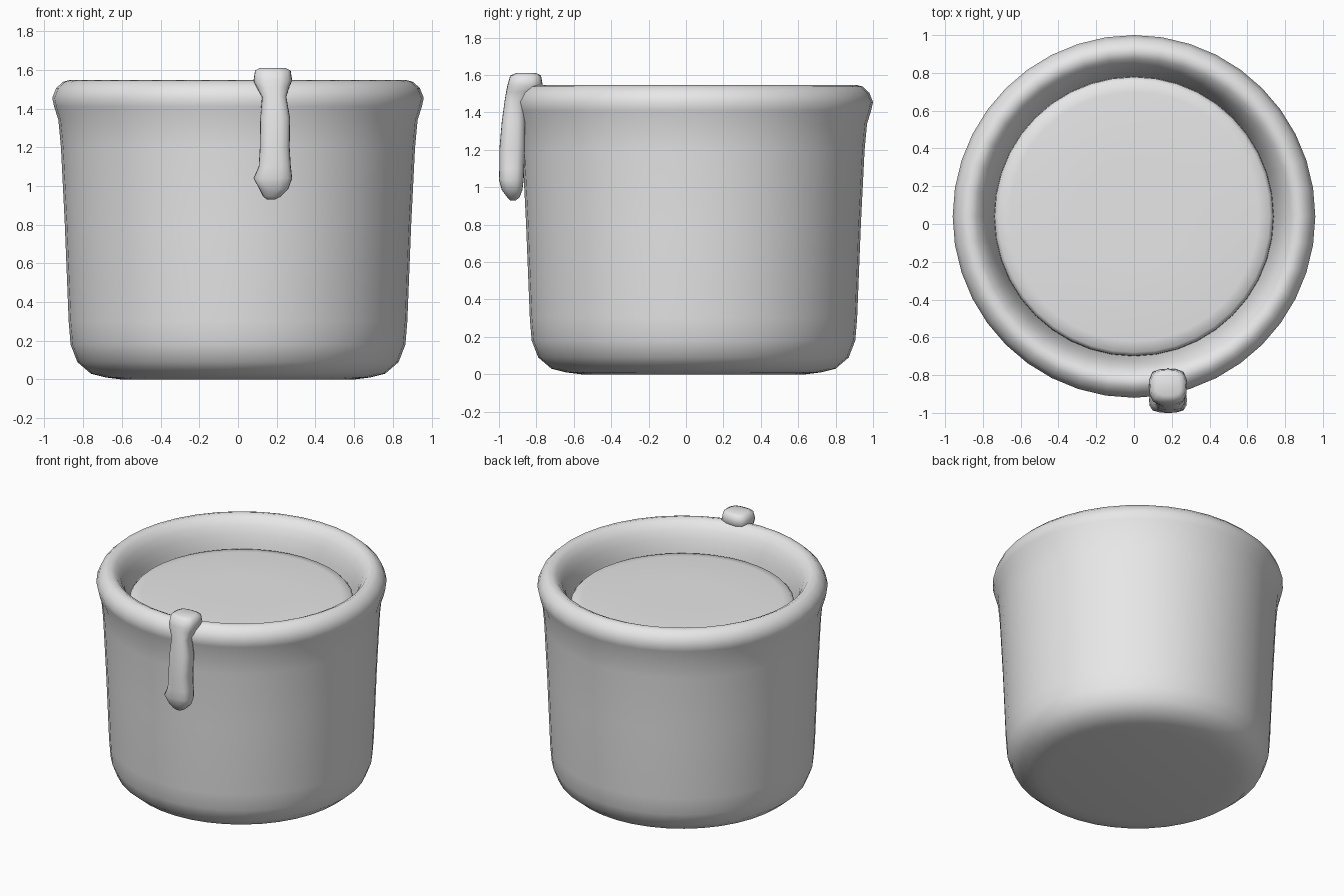
import bpy, bmesh
from math import cos, sin, pi

cube = bpy.data.objects.get("Cube")
if cube:
    bpy.data.objects.remove(cube, do_unlink=True)

grey = bpy.data.materials.new("plain_grey")
grey.use_nodes = True
grey.diffuse_color = (0.8, 0.8, 0.8, 1)
grey.node_tree.nodes["Principled BSDF"].inputs["Base Color"].default_value = (0.8, 0.8, 0.8, 1)

POT_Y = 0.04


def loft(name, rings, close_start=True, close_end=True):
    """Skin a list of equal-length point rings into a smooth object."""
    bm = bmesh.new()
    loops = [[bm.verts.new(p) for p in ring] for ring in rings]
    n = len(loops[0])
    for a, b in zip(loops, loops[1:]):
        for i in range(n):
            j = (i + 1) % n
            bm.faces.new((a[i], a[j], b[j], b[i]))
    if close_start:
        bm.faces.new(loops[0][::-1])
    if close_end:
        bm.faces.new(loops[-1])
    bmesh.ops.recalc_face_normals(bm, faces=bm.faces)
    mesh = bpy.data.meshes.new(name)
    bm.to_mesh(mesh)
    bm.free()
    mesh.materials.append(grey)
    obj = bpy.data.objects.new(name, mesh)
    bpy.context.collection.objects.link(obj)
    bpy.ops.object.select_all(action='DESELECT')
    obj.select_set(True)
    bpy.context.view_layer.objects.active = obj
    bpy.ops.object.shade_smooth_by_angle(angle=1.0)
    return obj


def circle(r, z, sides=40):
    return [(r * cos(2 * pi * i / sides), POT_Y + r * sin(2 * pi * i / sides), z)
            for i in range(sides)]


def rounded_section(z, x, half_width, front, back, sides=16):
    """Horizontal squarish section between two depths."""
    ring = []
    for i in range(sides):
        c, s = cos(2 * pi * i / sides), sin(2 * pi * i / sides)
        k = (c ** 4 + s ** 4) ** -0.2
        ring.append((x + half_width * min(1, max(-1, c * k)),
                     (front + back) / 2 + (back - front) / 2 * min(1, max(-1, s * k)), z))
    return ring


# Pot: rounded foot, flared wall, rolled rim, and inner wall with a hidden floor
pot_profile = [
    (0.60, 0.0), (0.68, 0.01), (0.76, 0.03), (0.83, 0.09), (0.865, 0.18),
    (0.875, 0.3), (0.895, 0.8), (0.915, 1.2), (0.928, 1.34), (0.95, 1.41),
    (0.96, 1.455), (0.94, 1.505), (0.905, 1.538), (0.87, 1.547), (0.835, 1.53),
    (0.80, 1.485), (0.775, 1.43), (0.755, 1.36), (0.74, 1.28),
]
loft("pot", [circle(r, z) for r, z in pot_profile])

# Contents: a low disc with a softened edge, sitting inside the rim
contents_profile = [(0.74, 1.29), (0.738, 1.33), (0.72, 1.35), (0.66, 1.357), (0.3, 1.36)]
loft("contents", [circle(r, z) for r, z in contents_profile])

# Hanging clip: broad head over the rim, slim stem, knobbed rounded tip
clip_sections = [
    (1.61, 0.18, 0.065, -0.91, -0.80),
    (1.597, 0.18, 0.092, -0.94, -0.775),
    (1.545, 0.18, 0.10, -0.955, -0.766),
    (1.51, 0.18, 0.085, -0.962, -0.79),
    (1.46, 0.187, 0.063, -0.97, -0.86),
    (1.35, 0.192, 0.077, -0.985, -0.86),
    (1.2, 0.19, 0.077, -0.998, -0.86),
    (1.1, 0.19, 0.083, -0.998, -0.865),
    (1.04, 0.18, 0.10, -1.0, -0.868),
    (0.985, 0.185, 0.075, -0.985, -0.875),
    (0.945, 0.175, 0.045, -0.955, -0.89),
    (0.93, 0.17, 0.02, -0.94, -0.91),
]
loft("hanging_clip", [rounded_section(*s) for s in clip_sections])
